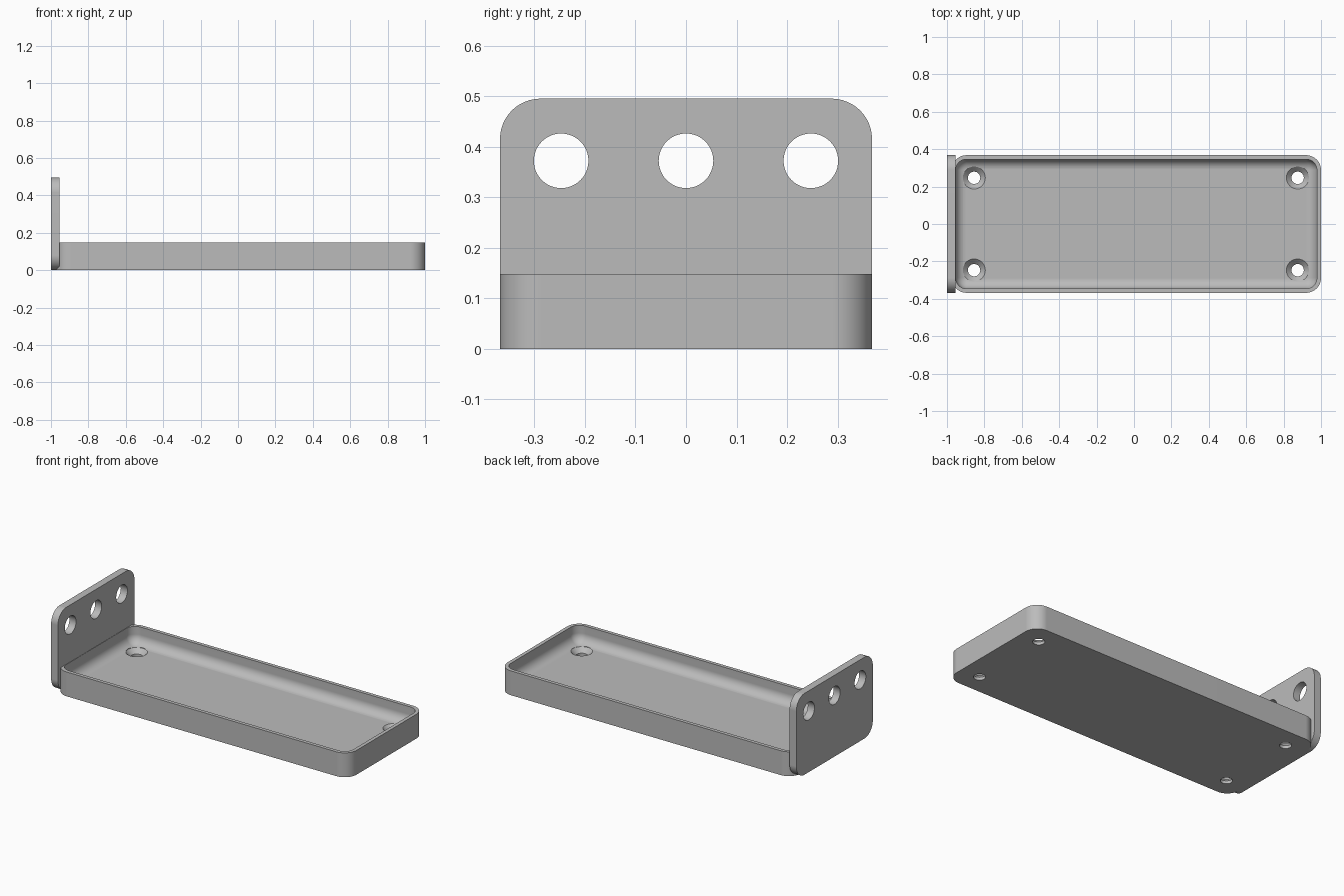
import bpy, bmesh, math
from mathutils import Vector

cube = bpy.data.objects.get("Cube")
if cube:
    bpy.data.objects.remove(cube, do_unlink=True)

grey = bpy.data.materials.new("plain grey")
grey.use_nodes = True
grey.diffuse_color = (0.5, 0.5, 0.5, 1)
grey.node_tree.nodes["Principled BSDF"].inputs["Base Color"].default_value = (0.5, 0.5, 0.5, 1)


def rounded_rect(u0, u1, v0, v1, r, steps=12):
    """Counter-clockwise outline with rounded corners."""
    corners = [(u1 - r, v1 - r), (u0 + r, v1 - r), (u0 + r, v0 + r), (u1 - r, v0 + r)]
    pts = []
    for i, (cu, cv) in enumerate(corners):
        for k in range(steps + 1):
            a = (i + k / steps) * math.pi / 2
            pts.append((cu + r * math.cos(a), cv + r * math.sin(a)))
    return pts


def circle(u, v, r, n=48):
    return [(u + r * math.cos(i * math.tau / n), v + r * math.sin(i * math.tau / n)) for i in range(n)]


def loft(name, sections, upright=False):
    """Skin a stack of (outline, height) sections and cap both ends."""
    bm = bmesh.new()
    rings = []
    for outline, h in sections:
        rings.append([bm.verts.new((h, u, v) if upright else (u, v, h)) for u, v in outline])
    for a, b in zip(rings, rings[1:]):
        for i in range(len(a)):
            j = (i + 1) % len(a)
            bm.faces.new((a[i], a[j], b[j], b[i]))
    bm.faces.new(rings[0][::-1])
    bm.faces.new(rings[-1])
    bmesh.ops.recalc_face_normals(bm, faces=bm.faces)
    mesh = bpy.data.meshes.new(name)
    bm.to_mesh(mesh)
    bm.free()
    mesh.materials.append(grey)
    obj = bpy.data.objects.new(name, mesh)
    bpy.context.collection.objects.link(obj)
    return obj


def activate(obj):
    bpy.ops.object.select_all(action='DESELECT')
    obj.select_set(True)
    bpy.context.view_layer.objects.active = obj


def drill(obj, cutters):
    """Cut each hole, then shade the finished part."""
    activate(obj)
    for cutter in cutters:
        cutter.hide_render = True
        mod = obj.modifiers.new("hole", 'BOOLEAN')
        mod.operation = 'DIFFERENCE'
        mod.solver = 'EXACT'
        mod.object = cutter
        bpy.ops.object.modifier_apply(modifier=mod.name)
        bpy.data.objects.remove(cutter, do_unlink=True)
    bpy.ops.object.shade_smooth_by_angle(angle=math.radians(30))
    mod = obj.modifiers.new("even shading", 'WEIGHTED_NORMAL')
    mod.keep_sharp = True


# Tray: outer wall, thin rim, inner wall with a filleted foot
LEFT, RIGHT, HALF, TOP = -0.975, 1.0, 0.368, 0.148
CORNER, WALL, FLOOR, FILLET = 0.08, 0.022, 0.045, 0.056


def tray_outline(inset):
    return rounded_rect(LEFT + inset, RIGHT - inset, -HALF + inset, HALF - inset, CORNER - inset)


sections = [(tray_outline(0), 0), (tray_outline(0), TOP), (tray_outline(WALL), TOP)]
for k in range(11):
    a = k / 10 * math.pi / 2
    sections.append((tray_outline(WALL + FILLET * (1 - math.cos(a))),
                     FLOOR + FILLET * (1 - math.sin(a))))
tray = loft("tray", sections)

# Countersunk screw holes in the tray floor
screw_holes = []
for x in (-0.855, 0.875):
    for y in (-0.247, 0.247):
        screw_holes.append(loft("screw_hole_cutter", [
            (circle(x, y, 0.033), -0.05), (circle(x, y, 0.033), 0.018),
            (circle(x, y, 0.06), FLOOR), (circle(x, y, 0.06), 0.1)]))
drill(tray, screw_holes)

# Upright end plate with three round holes
outline = rounded_rect(-HALF, HALF, 0, 0.495, 0.08)
end_plate = loft("end_plate", [(outline, -1.0), (outline, -0.955)], upright=True)
drill(end_plate, [loft("plate_hole_cutter", [(circle(y, 0.372, 0.054), -1.1),
                                             (circle(y, 0.372, 0.054), -0.9)], upright=True)
                  for y in (-0.247, 0, 0.247)])
